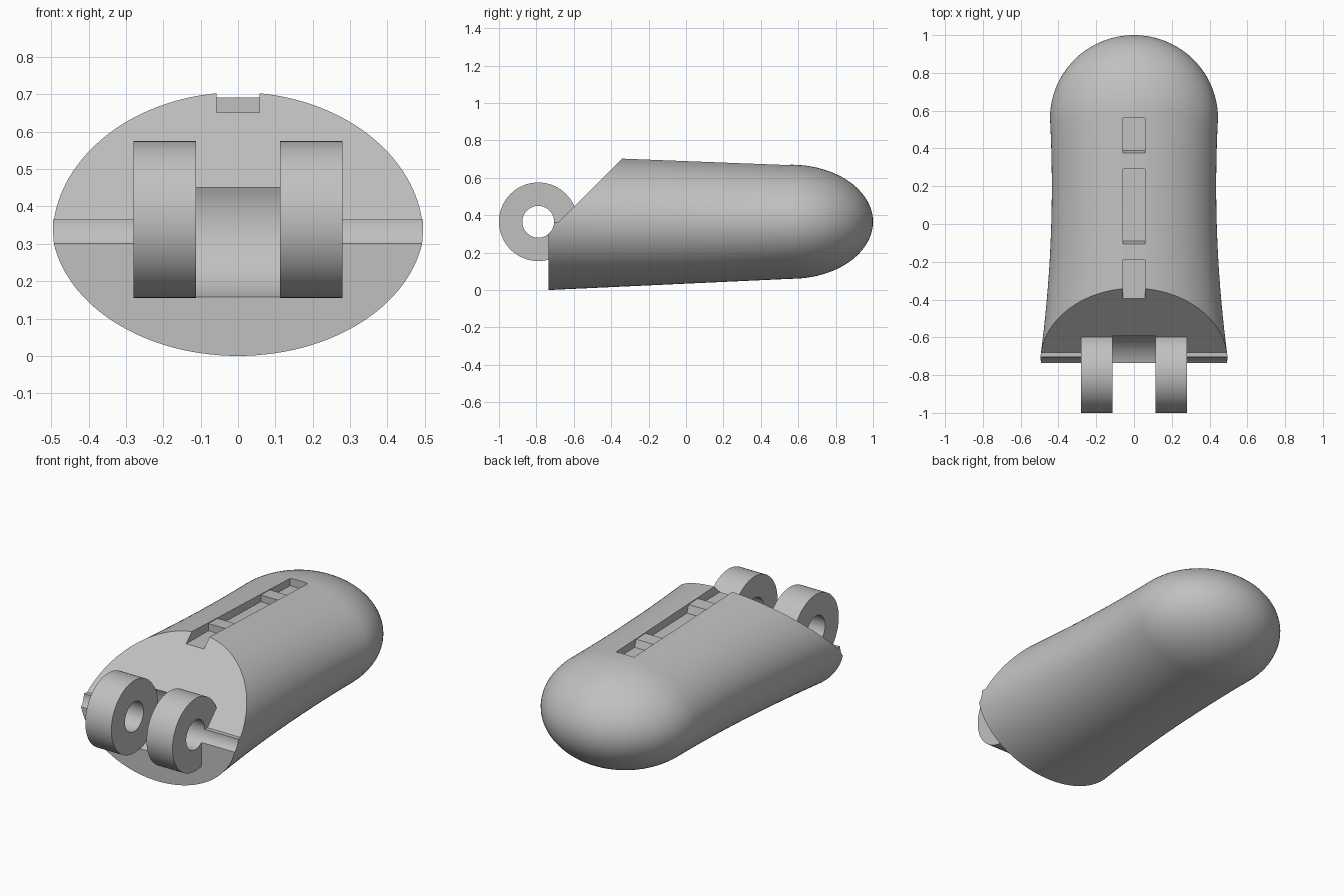
import bpy, bmesh
from math import sin, cos, pi, radians
from mathutils import Matrix

if "Cube" in bpy.data.objects:
    bpy.data.objects.remove(bpy.data.objects["Cube"])

grey = bpy.data.materials.new("light grey")
grey.use_nodes = True
grey.diffuse_color = (0.53, 0.53, 0.53, 1)
grey.node_tree.nodes["Principled BSDF"].inputs["Base Color"].default_value = grey.diffuse_color

HINGE_Y, HINGE_Z = -0.79, 0.365
BASE_Y, DOME_Y = -0.735, 0.56


def make_object(name, bm):
    bmesh.ops.recalc_face_normals(bm, faces=bm.faces)
    mesh = bpy.data.meshes.new(name)
    bm.to_mesh(mesh)
    bm.free()
    mesh.materials.append(grey)
    obj = bpy.data.objects.new(name, mesh)
    bpy.context.collection.objects.link(obj)
    return obj


def cross_cylinder(name, radius, half_width):
    """Cylinder along x, centred on the hinge axis."""
    bm = bmesh.new()
    place = Matrix.Translation((0, HINGE_Y, HINGE_Z)) @ Matrix.Rotation(pi / 2, 4, 'Y')
    bmesh.ops.create_cone(bm, cap_ends=True, segments=96, radius1=radius,
                          radius2=radius, depth=2 * half_width, matrix=place)
    return make_object(name, bm)


def prism(name, profile, half_width):
    """Side profile (y, z) extruded along x."""
    bm = bmesh.new()
    face = bm.faces.new([bm.verts.new((-half_width, y, z)) for y, z in profile])
    new = bmesh.ops.extrude_face_region(bm, geom=[face])["geom"]
    bmesh.ops.translate(bm, vec=(2 * half_width, 0, 0),
                        verts=[v for v in new if isinstance(v, bmesh.types.BMVert)])
    return make_object(name, bm)


def combine(target, tool, operation):
    """Apply a boolean and remove the helper."""
    tool.hide_render = True
    mod = target.modifiers.new(tool.name, 'BOOLEAN')
    mod.operation, mod.solver, mod.object = operation, 'EXACT', tool
    bpy.ops.object.select_all(action='DESELECT')
    bpy.context.view_layer.objects.active = target
    target.select_set(True)
    bpy.ops.object.modifier_apply(modifier=mod.name)
    bpy.data.objects.remove(tool)


def section(y):
    """Half width, half height and centre height of the tapering shell."""
    top = 0.705 - 0.039 * (y + 0.335)
    bottom = 0.06 * (y - BASE_Y) / (DOME_Y - BASE_Y)
    return 0.435 + 0.074 * (y - 0.2) ** 2, (top - bottom) / 2, (top + bottom) / 2


# Shell: lofted ellipses closed by a rounded tip
SIDES, STEPS, DOME_STEPS = 128, 20, 24
stations = []
for i in range(STEPS + 1):
    y = BASE_Y + (DOME_Y - BASE_Y) * i / STEPS
    stations.append((y, *section(y)))
tip_w, tip_h, tip_z = section(DOME_Y)
for i in range(1, DOME_STEPS):
    a = pi / 2 * i / DOME_STEPS
    stations.append((DOME_Y + (1 - DOME_Y) * sin(a), tip_w * cos(a), tip_h * cos(a), tip_z))

bm = bmesh.new()
rings = [[bm.verts.new((w * cos(2 * pi * k / SIDES), y, zc + h * sin(2 * pi * k / SIDES)))
          for k in range(SIDES)] for y, w, h, zc in stations]
for a, b in zip(rings, rings[1:]):
    for k in range(SIDES):
        n = (k + 1) % SIDES
        bm.faces.new((a[k], a[n], b[n], b[k]))
bm.faces.new(rings[0])
tip = bm.verts.new((0, 1, tip_z))
for k in range(SIDES):
    bm.faces.new((rings[-1][k], rings[-1][(k + 1) % SIDES], tip))
body = make_object("fingertip_body", bm)

# Slanted opening above the hinge line
combine(body, prism("slant_cutter", [(-1.2, HINGE_Z), (-0.68, HINGE_Z),
                                     (0, 1.045), (-1.2, 1.045)], 0.8), 'DIFFERENCE')

# Hinge: one barrel split into two lugs by a clearance cut, then the pin hole
combine(body, cross_cylinder("hinge_lugs", 0.21, 0.28), 'UNION')
combine(body, cross_cylinder("clearance_cutter", 0.214, 0.113), 'DIFFERENCE')
combine(body, cross_cylinder("pin_hole_cutter", 0.085, 0.8), 'DIFFERENCE')

# Top channel with two cross bars left standing
channel = [(-0.8, 0.9), (-0.8, 0.655), (-0.19, 0.65), (-0.19, 0.692), (-0.105, 0.689),
           (-0.09, 0.645), (0.29, 0.635), (0.29, 0.674), (0.375, 0.671), (0.39, 0.63),
           (0.56, 0.625), (0.56, 0.9)]
combine(body, prism("channel_cutter", channel, 0.057), 'DIFFERENCE')

# Smooth curved skin, crisp cut edges
bpy.ops.object.select_all(action='DESELECT')
bpy.context.view_layer.objects.active = body
body.select_set(True)
bpy.ops.object.shade_smooth_by_angle(angle=radians(25))
